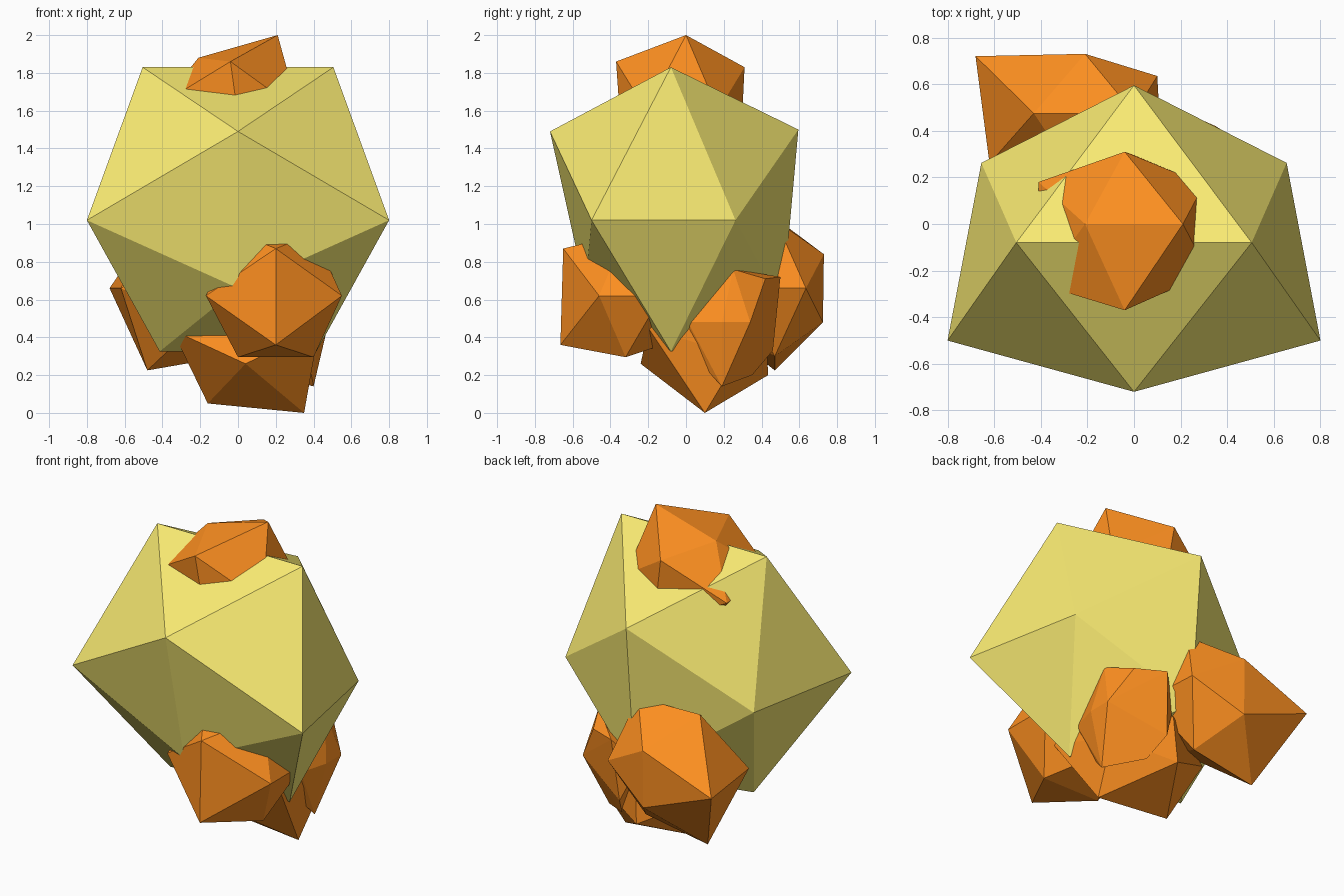
import bpy, bmesh


def material(name, color):
    m = bpy.data.materials.new(name)
    m.diffuse_color = color
    return m


YELLOW = material("pale_yellow", (0.95, 0.83, 0.17, 1))
ORANGE = material("orange", (1.0, 0.28, 0.015, 1))


def rock(name, points, mat):
    """Faceted, icosahedron-like lump: convex hull of its corner points."""
    bm = bmesh.new()
    for p in points:
        bm.verts.new(p)
    bmesh.ops.convex_hull(bm, input=bm.verts[:])
    loose = [v for v in bm.verts if not v.link_faces]
    bmesh.ops.delete(bm, geom=loose, context='VERTS')
    bmesh.ops.recalc_face_normals(bm, faces=bm.faces[:])
    me = bpy.data.meshes.new(name)
    bm.to_mesh(me)
    bm.free()
    me.materials.append(mat)
    ob = bpy.data.objects.new(name, me)
    bpy.context.collection.objects.link(ob)
    return ob


# Large body, mirrored across x
half = [(0.505, -0.08, 1.83), (0.8, -0.5, 1.02), (0.655, 0.262, 1.02), (0.415, -0.08, 0.325)]
middle = [(0, -0.72, 1.49), (0, 0.595, 1.50), (0, -0.535, 0.66), (0, 0.51, 0.56)]
rock("body", middle + half + [(-x, y, z) for x, y, z in half], YELLOW)

# Lump on top
rock("top_lump", [
    (-0.21, 0, 1.88), (0.21, 0, 2.0), (-0.04, 0.31, 1.83), (-0.04, -0.37, 1.86),
    (-0.41, 0.18, 1.61), (-0.40, -0.26, 1.64), (0.32, -0.21, 1.60), (0.30, 0.17, 1.60),
    (0.02, 0.29, 1.42), (0.02, -0.34, 1.42), (-0.17, 0, 1.28), (0.22, 0, 1.32)], ORANGE)

# Lump low on the front
rock("front_lump", [
    (0.2, -0.65, 0.87), (0.2, -0.665, 0.36), (-0.17, -0.46, 0.62), (0.55, -0.46, 0.62),
    (0, -0.32, 0.295), (0.4, -0.32, 0.295), (0, -0.32, 0.95), (0.4, -0.32, 0.95),
    (-0.17, -0.13, 0.62), (0.55, -0.13, 0.62), (0.2, 0, 0.84), (0.2, 0, 0.40)], ORANGE)

# Lump low on the right side
rock("right_lump", [
    (0.48, 0.19, 0.48), (0.48, 0.34, 0.48), (0.4, 0.19, 0.14), (0.2, 0.35, 0.2),
    (0.43, 0.25, 0.76), (0.17, 0.50, 0.72), (0.43, 0.01, 0.48), (0.36, 0.0, 0.35),
    (0.14, 0.46, 0.33), (0.05, 0.1, 0.55), (0.05, 0.4, 0.55), (0.35, 0.42, 0.71)], ORANGE)

# Lump low on the back left
rock("back_lump", [
    (-0.43, 0.475, 1.03), (0, 0.475, 1.02), (-0.21, 0.73, 0.84), (-0.21, 0.725, 0.48),
    (-0.68, 0.72, 0.66), (-0.62, 0.26, 0.66), (0.1, 0.635, 0.66), (0.12, 0.26, 0.66),
    (-0.48, 0.47, 0.225), (-0.05, 0.47, 0.30), (-0.21, 0.15, 0.84), (-0.21, 0.15, 0.48)], ORANGE)

# Lump at the very bottom
rock("bottom_lump", [
    (-0.16, 0.1, 0.05), (0.35, 0.1, 0.0), (0.04, -0.24, 0.26), (0.43, -0.2, 0.45),
    (-0.35, -0.18, 0.44), (-0.30, 0.25, 0.38), (0.42, 0.0, 0.46), (0.4, 0.28, 0.30),
    (0.04, 0.435, 0.2), (0.06, 0.42, 0.5), (-0.1, 0.1, 0.65), (0.3, 0.1, 0.62)], ORANGE)
